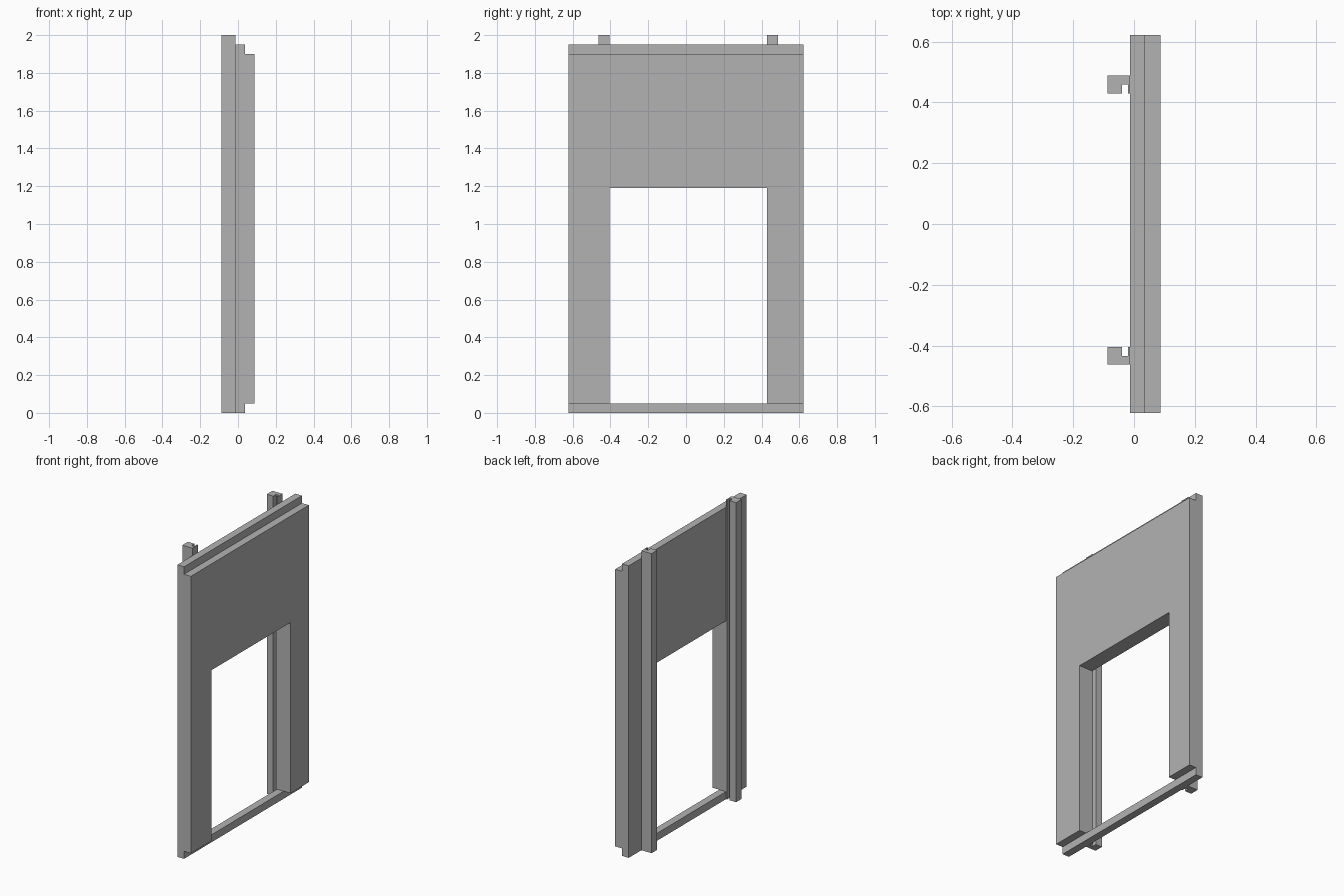
import bpy
import bmesh
from mathutils import Vector

cube = bpy.data.objects.get("Cube")
if cube:
    bpy.data.objects.remove(cube, do_unlink=True)

# Single flat colour
grey = bpy.data.materials.new("plain_grey")
grey.use_nodes = True
colour = (0.45, 0.45, 0.45, 1)
grey.diffuse_color = colour
grey.node_tree.nodes["Principled BSDF"].inputs["Base Color"].default_value = colour


def extrude(name, outline, offset):
    """Extrude a closed planar outline by the offset vector."""
    bm = bmesh.new()
    face = bm.faces.new([bm.verts.new(p) for p in outline])
    result = bmesh.ops.extrude_face_region(bm, geom=[face], use_keep_orig=True)
    verts = [g for g in result["geom"] if isinstance(g, bmesh.types.BMVert)]
    bmesh.ops.translate(bm, verts=verts, vec=Vector(offset))
    bmesh.ops.recalc_face_normals(bm, faces=bm.faces)
    mesh = bpy.data.meshes.new(name)
    bm.to_mesh(mesh)
    bm.free()
    mesh.materials.append(grey)
    obj = bpy.data.objects.new(name, mesh)
    bpy.context.collection.objects.link(obj)
    return obj


def slab(name, x0, x1, outline):
    """Upright slab from x0 to x1 with a (y, z) outline."""
    return extrude(name, [(x0, y, z) for y, z in outline], (x1 - x0, 0, 0))


def rect(y0, y1, z0, z1):
    return [(y0, z0), (y1, z0), (y1, z1), (y0, z1)]


BACK, STEP, FACE = -0.0125, 0.037, 0.0875   # wall depth planes
HALF = 0.622                                # half the wall width
OPEN_L, OPEN_R = -0.404, 0.429              # opening sides
SILL, HEAD = 0.05, 1.19                     # opening bottom and top

# Back layer: full-height frame with the opening cut through
back = slab("wall_back_layer", BACK, STEP, rect(-HALF, HALF, 0, 1.95))
cutter = slab("opening_cutter", BACK - 0.2, FACE + 0.2,
              rect(OPEN_L, OPEN_R, SILL, HEAD))
cutter.hide_render = True
cutter.hide_viewport = True
cutter.display_type = 'WIRE'
cut = back.modifiers.new("opening", 'BOOLEAN')
cut.operation = 'DIFFERENCE'
cut.solver = 'EXACT'
cut.object = cutter

# Front layer: stepped back at top and bottom, open down to the sill
slab("wall_front_layer", STEP, FACE, [
    (-HALF, SILL), (OPEN_L, SILL), (OPEN_L, HEAD), (OPEN_R, HEAD),
    (OPEN_R, SILL), (HALF, SILL), (HALF, 1.90), (-HALF, 1.90)])

# Guide posts behind the opening, each with a groove on its +y or -y side
POST, GROOVE = 0.059, 0.03
for name, edge, side in (("left_guide_post", OPEN_R, 1),
                         ("right_guide_post", OPEN_L, -1)):
    section = [(-FACE, 0), (-0.04, 0), (-0.04, GROOVE), (-0.02, GROOVE),
               (-0.02, 0), (BACK, 0), (BACK, POST), (-FACE, POST)]
    extrude(name, [(x, edge + side * d, 0) for x, d in section], (0, 0, 2))
